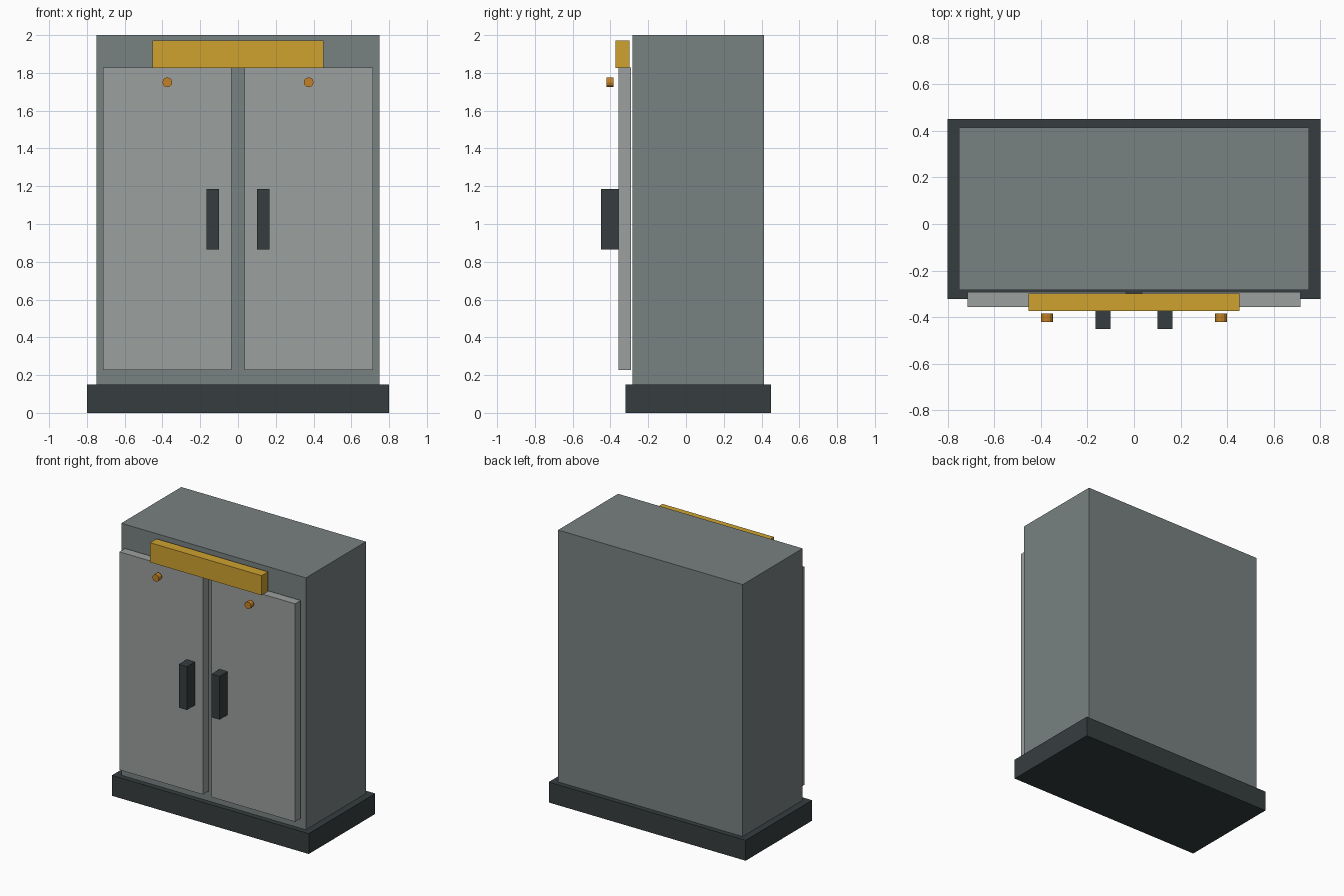
import bpy, math

if "Cube" in bpy.data.objects:
    bpy.data.objects.remove(bpy.data.objects["Cube"])


def material(name, r, g, b):
    m = bpy.data.materials.new(name)
    m.diffuse_color = (r, g, b, 1)
    m.use_nodes = True
    m.node_tree.nodes["Principled BSDF"].inputs["Base Color"].default_value = m.diffuse_color
    return m


steel = material("steel", 0.19, 0.22, 0.22)
panel = material("panel", 0.33, 0.35, 0.345)
dark = material("dark", 0.037, 0.048, 0.05)
gold = material("gold", 0.62, 0.36, 0.03)
amber = material("amber", 0.55, 0.22, 0.02)


def box(name, x, y, z, mat):
    """Box from (min, max) ranges on each axis."""
    bpy.ops.mesh.primitive_cube_add(size=1, location=[(a + b) / 2 for a, b in (x, y, z)])
    ob = bpy.context.object
    ob.name = name
    ob.scale = [b - a for a, b in (x, y, z)]
    bpy.ops.object.transform_apply(location=False, rotation=False, scale=True)
    ob.data.materials.append(mat)
    return ob


# Plinth and cabinet body
box("plinth", (-0.8, 0.8), (-0.321, 0.45), (0, 0.15), dark)
box("cabinet_body", (-0.75, 0.75), (-0.283, 0.413), (0.15, 2.0), steel)

# Header plate above the doors
box("header_plate", (-0.453, 0.453), (-0.373, -0.298), (1.827, 1.971), gold)

# Mirrored doors, handles and indicator lamps
for side, s in (("left", -1), ("right", 1)):
    def span(a, b):
        return tuple(sorted((s * a, s * b)))

    box(side + "_door", span(0.035, 0.714), (-0.357, -0.292), (0.227, 1.828), panel)
    box(side + "_handle", span(0.1, 0.166), (-0.45, -0.357), (0.866, 1.184), dark)
    bpy.ops.mesh.primitive_cylinder_add(
        vertices=12, radius=0.026, depth=0.036,
        location=(s * 0.374, -0.403, 1.75), rotation=(math.pi / 2, 0, 0))
    lamp = bpy.context.object
    lamp.name = side + "_lamp"
    lamp.data.materials.append(amber)
